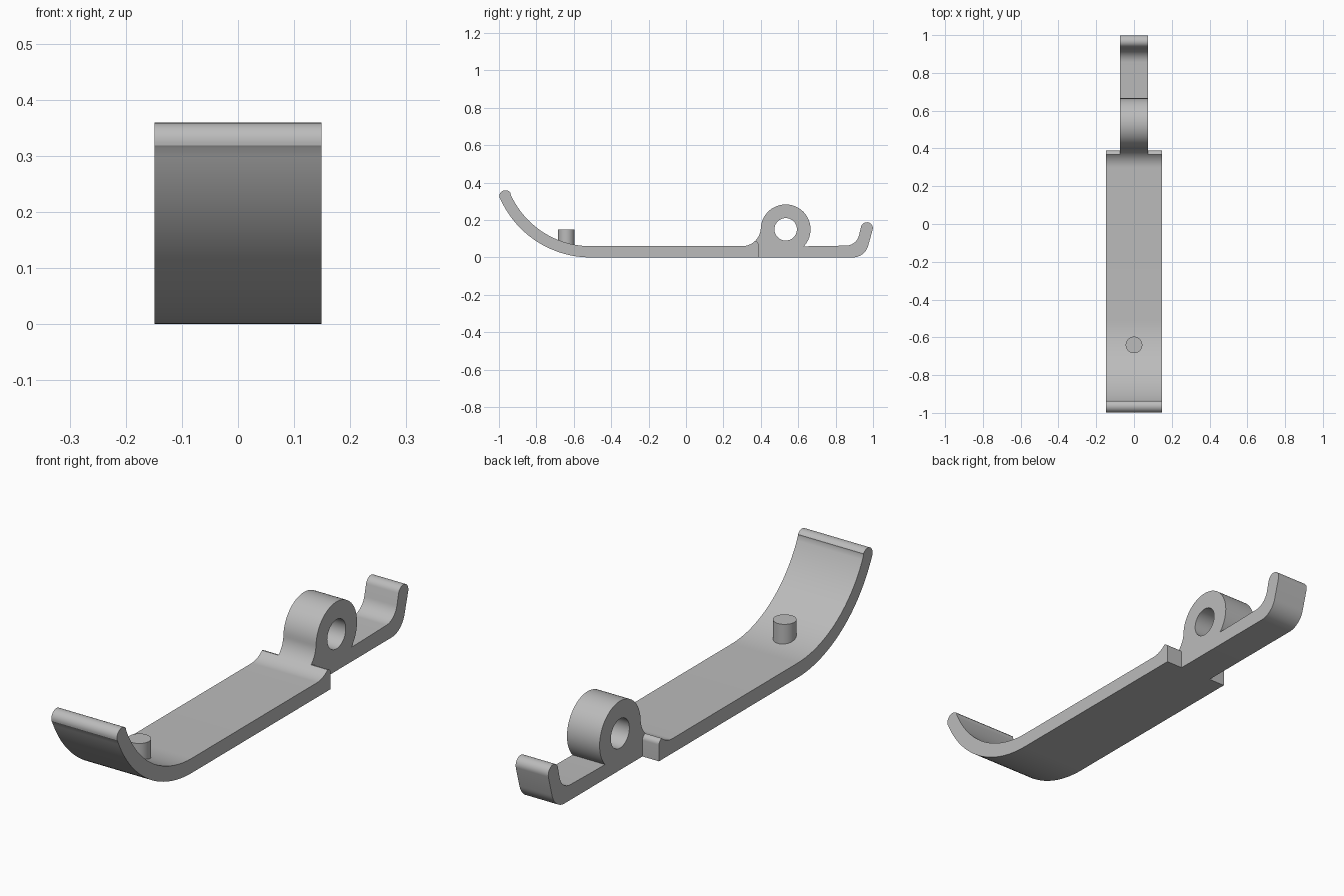
import bpy, bmesh
from math import radians, sin, cos

default = bpy.data.objects.get("Cube")
if default:
    bpy.data.objects.remove(default, do_unlink=True)

grey = bpy.data.materials.new("plain grey")
grey.use_nodes = True
COLOUR = (0.5, 0.5, 0.5, 1)
grey.diffuse_color = COLOUR
grey.node_tree.nodes["Principled BSDF"].inputs["Base Color"].default_value = COLOUR


def arc(cy, cz, r, start, end, n=16):
    """Points of an arc in the side plane, angles in degrees."""
    angles = [radians(start + (end - start) * i / n) for i in range(n + 1)]
    return [(cy + r * cos(a), cz + r * sin(a)) for a in angles]


def finish(obj):
    bpy.ops.object.select_all(action='DESELECT')
    obj.select_set(True)
    bpy.context.view_layer.objects.active = obj
    bpy.ops.object.shade_smooth_by_angle(angle=radians(30))


def extrude_profile(name, points, half_width):
    """Closed side profile extruded across x."""
    bm = bmesh.new()
    face = bm.faces.new([bm.verts.new((-half_width, y, z)) for y, z in points])
    grown = bmesh.ops.extrude_face_region(bm, geom=[face])["geom"]
    verts = [g for g in grown if isinstance(g, bmesh.types.BMVert)]
    bmesh.ops.translate(bm, verts=verts, vec=(2 * half_width, 0, 0))
    bmesh.ops.recalc_face_normals(bm, faces=bm.faces)
    mesh = bpy.data.meshes.new(name)
    bm.to_mesh(mesh)
    bm.free()
    mesh.materials.append(grey)
    obj = bpy.data.objects.new(name, mesh)
    bpy.context.collection.objects.link(obj)
    return obj


def cylinder(name, location, radius, depth, rotation=(0, 0, 0)):
    bpy.ops.mesh.primitive_cylinder_add(vertices=64, radius=radius, depth=depth,
                                        location=location, rotation=rotation)
    obj = bpy.context.object
    obj.name = name
    obj.data.materials.append(grey)
    return obj


THICK = 0.06
BEND_Y, BEND_Z = -0.51, 0.529      # centre of the front curl
EYE_Y, EYE_Z = 0.533, 0.15         # centre of the ring
TIP = 246                          # angle at which the curl ends
tip_y = BEND_Y + 0.498 * cos(radians(360 - TIP))
tip_z = BEND_Z + 0.498 * sin(radians(TIP))
tip_y = BEND_Y - 0.455
tip_z = BEND_Z - 0.203

# Wide plate with upturned front and a small raised rear lip
outer = arc(BEND_Y, BEND_Z, 0.529, 270, 204, 32)
tip = arc(tip_y, tip_z, 0.033, 204, 24, 16)[1:-1]
inner = arc(BEND_Y, BEND_Z, BEND_Z - THICK, 204, 270, 32)
lip = arc(0.30, 0.16, 0.10, 270, 313, 12)
lip_end = arc(0.368, 0.067, 0.02, 85, 0, 8)
wide = extrude_profile("wide_plate",
                       outer + tip + inner + lip + lip_end + [(0.388, 0)], 0.149)
finish(wide)

# Narrow tail with ring and rear hook
fillet = arc(0.30, 0.16, 0.10, 300, 357, 14)
ring = arc(EYE_Y, EYE_Z, 0.133, 177, -43, 56)
hook_inner = arc(0.855, 0.135, 0.072, 270, 346, 14)
hook_tip = arc(0.967, 0.156, 0.032, 166, -14, 16)
hook_outer = arc(0.892, 0.085, 0.085, -14, -90, 14)
narrow = extrude_profile("tail_with_ring",
                         [(0.35, 0)] + fillet + ring[1:] + [(0.70, THICK)]
                         + hook_inner + hook_tip + hook_outer, 0.074)

# Bore through the ring
cutter = cylinder("bore_cutter", (0, EYE_Y, EYE_Z), 0.06, 0.4, (0, radians(90), 0))
cutter.hide_render = True
bore = narrow.modifiers.new("bore", 'BOOLEAN')
bore.operation = 'DIFFERENCE'
bore.solver = 'EXACT'
bore.object = cutter
bpy.ops.object.select_all(action='DESELECT')
narrow.select_set(True)
bpy.context.view_layer.objects.active = narrow
bpy.ops.object.modifier_apply(modifier="bore")
bpy.data.objects.remove(cutter, do_unlink=True)
finish(narrow)

# Round peg on the curl
finish(cylinder("peg", (0, -0.64, 0.10), 0.044, 0.10))
